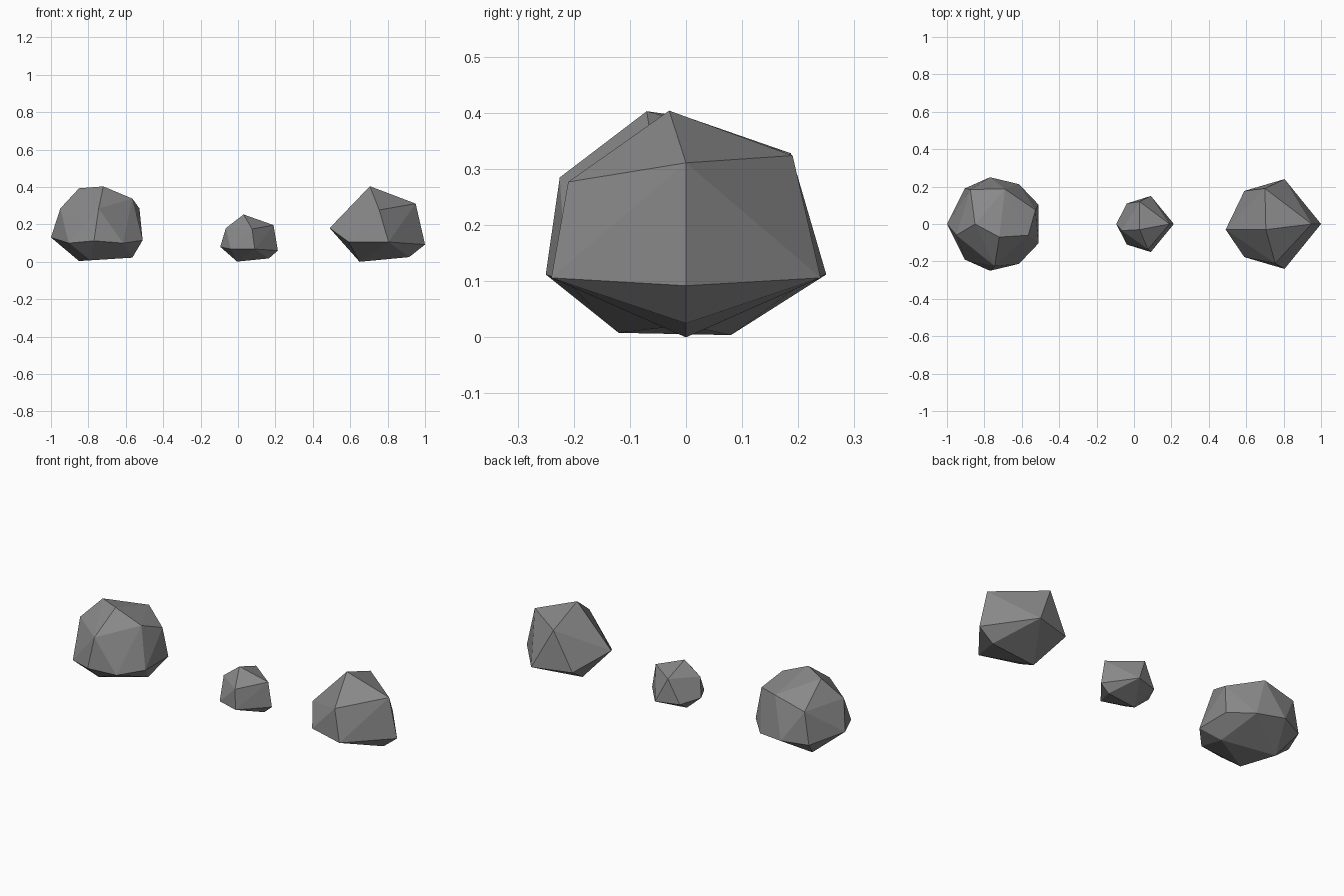
import bpy, bmesh

if "Cube" in bpy.data.objects:
    bpy.data.objects.remove(bpy.data.objects["Cube"])

# Dark stone colour
stone = bpy.data.materials.new("dark_stone")
stone.diffuse_color = (0.25, 0.25, 0.25, 1)
stone.use_nodes = True
stone.node_tree.nodes["Principled BSDF"].inputs["Base Color"].default_value = stone.diffuse_color


def rock(name, mirrored, single):
    """Faceted stone: convex hull of a few corner points; 'mirrored' corners repeat at -y."""
    bm = bmesh.new()
    pts = list(single) + [(x, s * y, z) for x, y, z in mirrored for s in (1, -1)]
    for p in pts:
        bm.verts.new(p)
    hull = bmesh.ops.convex_hull(bm, input=bm.verts)
    junk = {g for g in hull["geom_interior"] + hull["geom_unused"]
            if isinstance(g, bmesh.types.BMVert)}
    bmesh.ops.delete(bm, geom=list(junk), context='VERTS')
    bmesh.ops.recalc_face_normals(bm, faces=bm.faces)
    me = bpy.data.meshes.new(name)
    bm.to_mesh(me)
    bm.free()
    me.materials.append(stone)
    ob = bpy.data.objects.new(name, me)
    bpy.context.collection.objects.link(ob)
    return ob


# Large round rock on the left
rock("round_rock",
     # widest ring near the ground
     [(-.905, .19, .10), (-.77, .25, .112), (-.615, .213, .10), (-.51, .103, .115)],
     [(-1, 0, .13),
      # shoulder
      (-.95, -.06, .285), (-.745, -.225, .285), (-.527, .075, .285), (-.875, .185, .28),
      # crown
      (-.85, 0, .393), (-.72, -.07, .403), (-.565, -.06, .338), (-.69, .187, .328),
      # underside
      (-.85, .08, .004), (-.79, -.12, .008), (-.565, 0, .022)])

# Small rock in the middle
rock("small_rock",
     [(-.038, .11, .068), (.09, .15, .068)],
     [(-.095, 0, .08), (-.065, -.035, .18), (.03, -.03, .253), (.19, 0, .196),
      (.075, -.135, .175), (.03, .12, .20), (.213, 0, .06),
      (-.005, 0, .001), (.165, 0, .018)])

# Large pointed rock on the right
rock("pointed_rock",
     [(.59, .177, .107), (.805, .24, .106)],
     [(.49, -.03, .18), (.705, -.03, .404), (.95, 0, .311),
      (.755, -.21, .277), (.70, .19, .324), (1.0, 0, .092),
      (.65, 0, 0), (.915, 0, .025)])
